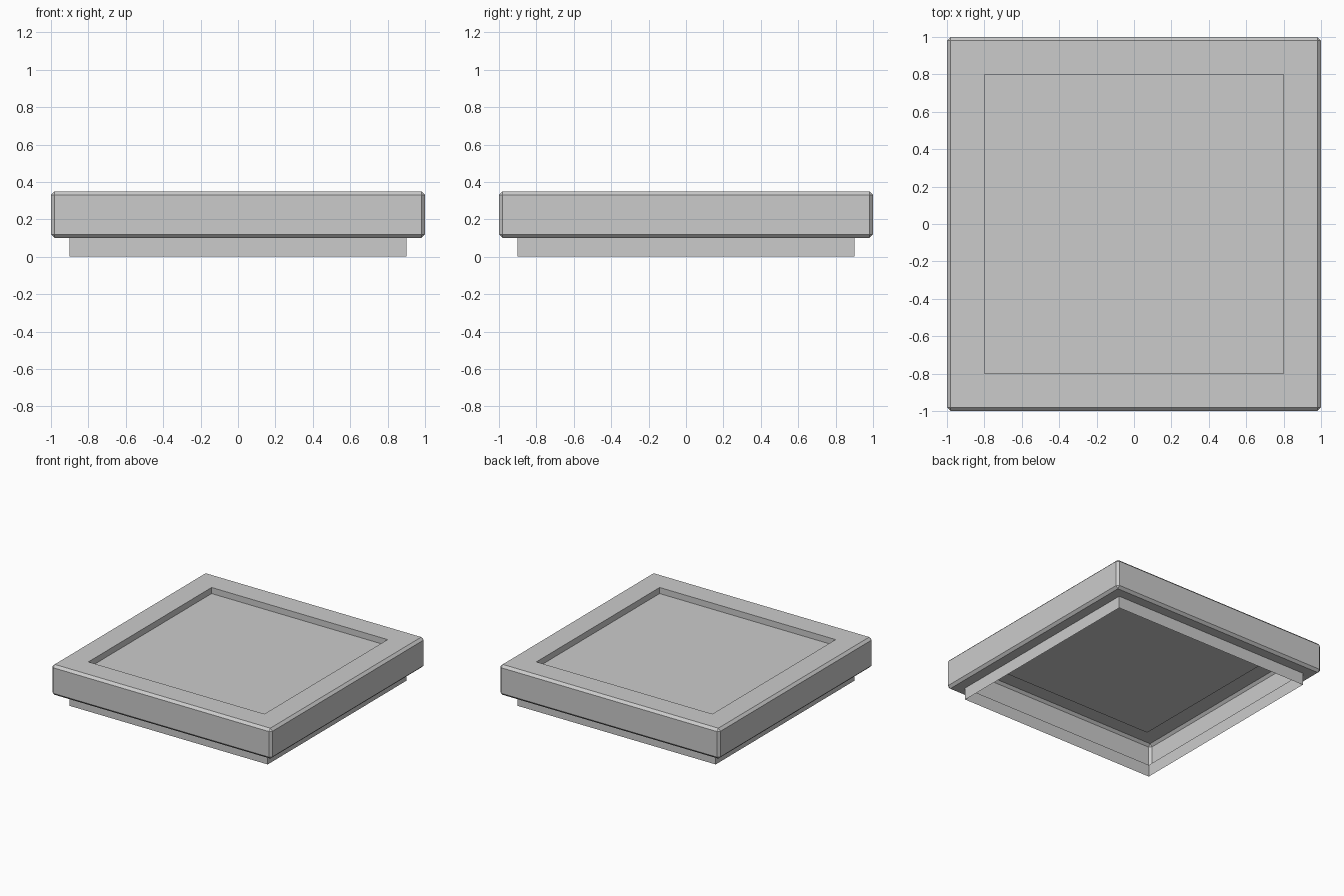
import bpy
import bmesh
from mathutils import Matrix, Vector

cube = bpy.data.objects.get("Cube")
if cube:
    bpy.data.objects.remove(cube, do_unlink=True)

# Single flat grey material
grey = bpy.data.materials.new("light_grey")
grey.use_nodes = True
colour = (0.6, 0.6, 0.6, 1.0)
grey.diffuse_color = colour
grey.node_tree.nodes["Principled BSDF"].inputs["Base Color"].default_value = colour

SIZE, BOTTOM, TOP = 2.0, 0.1, 0.35
BEVEL = 0.02


def face_towards(bm, sign):
    """Return the flat face lying furthest up (1) or down (-1)."""
    return max(bm.faces, key=lambda f: sign * f.calc_center_median().z)


def inset_and_push(bm, face, width, dz):
    """Inset a face, then extrude its centre vertically; return the cap."""
    bmesh.ops.inset_region(bm, faces=[face], thickness=width, use_even_offset=True)
    cap = bmesh.ops.extrude_discrete_faces(bm, faces=[face])["faces"][0]
    bmesh.ops.translate(bm, verts=cap.verts, vec=Vector((0, 0, dz)))
    return cap


bm = bmesh.new()

# Chamfered slab
bmesh.ops.create_cube(bm, size=1, matrix=Matrix.Translation((0, 0, (TOP + BOTTOM) / 2))
                      @ Matrix.Diagonal((SIZE, SIZE, TOP - BOTTOM, 1)))
bmesh.ops.bevel(bm, geom=bm.edges[:], offset=BEVEL, segments=1, affect='EDGES')
bm.normal_update()
top_face, bottom_face = face_towards(bm, 1), face_towards(bm, -1)

# Recessed square panel on top
inset_and_push(bm, top_face, 0.18, -0.05)

# Thin skirt below, open to the hollow inside
skirt_cap = inset_and_push(bm, bottom_face, 0.08, -BOTTOM)
bmesh.ops.delete(bm, geom=[skirt_cap], context='FACES')

bm.normal_update()
mesh = bpy.data.meshes.new("plate_shell")
bm.to_mesh(mesh)
bm.free()
mesh.materials.append(grey)
plate = bpy.data.objects.new("plate_shell", mesh)
bpy.context.collection.objects.link(plate)
